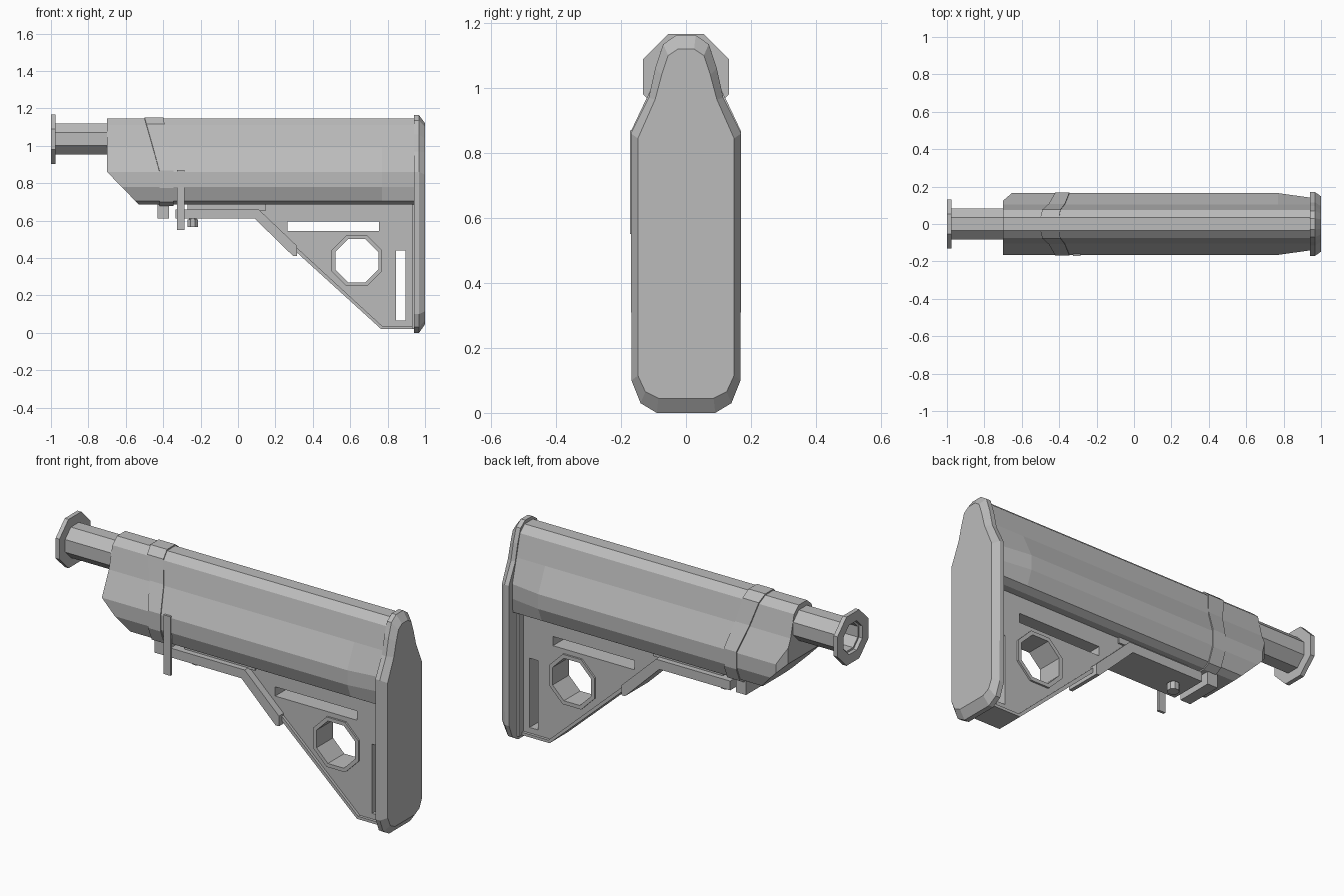
import bpy, bmesh
from math import cos, sin, pi
from mathutils import Vector

cube = bpy.data.objects.get("Cube")
if cube:
    bpy.data.objects.remove(cube, do_unlink=True)

grey = bpy.data.materials.new("polymer grey")
grey.use_nodes = True
grey.diffuse_color = (0.5, 0.5, 0.5, 1)
grey.node_tree.nodes["Principled BSDF"].inputs["Base Color"].default_value = (0.5, 0.5, 0.5, 1)


def finish(bm, name):
    bmesh.ops.recalc_face_normals(bm, faces=bm.faces)
    mesh = bpy.data.meshes.new(name)
    bm.to_mesh(mesh)
    bm.free()
    mesh.materials.append(grey)
    ob = bpy.data.objects.new(name, mesh)
    bpy.context.collection.objects.link(ob)
    return ob


def loft(rings, caps=True, closed=False):
    """Skin matching rings of points into a bmesh."""
    bm = bmesh.new()
    vs = [[bm.verts.new(p) for p in ring] for ring in rings]
    n = len(vs[0])
    pairs = list(zip(vs, vs[1:])) + ([(vs[-1], vs[0])] if closed else [])
    for a, b in pairs:
        for i in range(n):
            j = (i + 1) % n
            bm.faces.new((a[i], a[j], b[j], b[i]))
    if caps and not closed:
        bm.faces.new(vs[0])
        bm.faces.new(vs[-1])
    return bm


def side_prism(name, outline, y0, y1):
    return finish(loft([[(x, y, z) for x, z in outline] for y in (y0, y1)]), name)


def box(name, x0, x1, y0, y1, z0, z1):
    return side_prism(name, [(x0, z0), (x1, z0), (x1, z1), (x0, z1)], y0, y1)


def octagon(cx, cz, r):
    r /= cos(pi / 8)
    return [(cx + r * cos(pi / 8 + i * pi / 4), cz + r * sin(pi / 8 + i * pi / 4)) for i in range(8)]


def mirrored(half):
    """Half profile of (y, z) from top to bottom, completed on the other side."""
    return half + [(-y, z) for y, z in reversed(half)]


def cut(target, cutter):
    mod = target.modifiers.new("cut", "BOOLEAN")
    mod.object = cutter
    mod.solver = "EXACT"
    bpy.context.view_layer.objects.active = target
    bpy.ops.object.modifier_apply(modifier=mod.name)
    bpy.data.objects.remove(cutter, do_unlink=True)


def tube(name, stations):
    """Closed octagonal tube around the x axis from (x, radius) stations."""
    rings = [[(x, y, z) for y, z in octagon(0, 1.035, r)] for x, r in stations]
    return finish(loft(rings, closed=True), name)


# Stock body: faceted shell with a tapered rear and chamfered nose
body_half = [(0.035, 1.145), (0.075, 1.11), (0.105, 0.99), (0.165, 0.86),
             (0.165, 0.78), (0.135, 0.705), (0.1, 0.685)]
section = mirrored(body_half)
bm = loft([[(x, max(-w, min(w, y)), z) for y, z in section]
           for x, w in ((-0.7, 0.165), (0.77, 0.165), (0.95, 0.14))])
for co, no in (((-0.7, 0, 0.86), (-0.72, 0, -0.7)), ((-0.7, 0.125, 0), (-0.65, 0.76, 0))):
    res = bmesh.ops.bisect_plane(bm, geom=bm.verts[:] + bm.edges[:] + bm.faces[:],
                                 plane_co=co, plane_no=Vector(no).normalized(), clear_outer=True)
    edges = [e for e in res["geom_cut"] if isinstance(e, bmesh.types.BMEdge)]
    bmesh.ops.holes_fill(bm, edges=edges, sides=0)
finish(bm, "stock_body")

# Slanted band wrapped around the body
def band_ring(dx, grow):
    ring = []
    for y, z in section:
        t = min(1, (1.145 - z) / 0.28)
        ring.append((-0.5 + 0.08 * t + dx * (1 - 0.25 * t),
                     y * (1 + grow * 4), z + (grow if z > 0.8 else -grow)))
    return ring

finish(loft([band_ring(0, -0.01), band_ring(0, 0.007), band_ring(0.1, 0.007),
             band_ring(0.1, -0.01)], closed=True), "body_band")
box("band_clip", -0.43, -0.37, -0.1, 0.1, 0.61, 0.7)
box("side_tab", -0.325, -0.285, -0.172, -0.158, 0.55, 0.87)

# Buffer tube and its flange
tube("buffer_tube", [(-0.98, 0.083), (-0.65, 0.083), (-0.65, 0.07), (-0.98, 0.07)])
tube("tube_flange", [(-1, 0.132), (-0.977, 0.132), (-0.977, 0.08), (-1, 0.08)])

# Butt pad with a chamfered rear face
pad = mirrored([(0.03, 1.163), (0.07, 1.135), (0.095, 1.06), (0.115, 0.97),
                (0.17, 0.86), (0.168, 0.1), (0.14, 0.03), (0.09, 0)])
face = mirrored([(0.025, 1.12), (0.055, 1.1), (0.075, 1.04), (0.095, 0.965),
                 (0.148, 0.845), (0.148, 0.115), (0.125, 0.065), (0.085, 0.045)])
finish(loft([[(0.942, y, z) for y, z in pad], [(0.968, y, z) for y, z in pad],
             [(1.0, y, z) for y, z in face]]), "butt_pad")

# Triangular web with a round opening and two slots
web = side_prism("web", [(0.95, 0.03), (0.77, 0.03), (0.1, 0.64), (0.1, 0.7), (0.95, 0.7)], -0.06, 0.06)
cut(web, side_prism("hole_cutter", octagon(0.635, 0.385, 0.115), -0.2, 0.2))
cut(web, box("top_slot_cutter", 0.265, 0.755, -0.2, 0.2, 0.545, 0.595))
cut(web, box("rear_slot_cutter", 0.845, 0.895, -0.2, 0.2, 0.065, 0.44))

# Raised rims around the opening and the web edges
rings = [[(x, y, z) for x, z in octagon(0.635, 0.385, r)]
         for r, y in ((0.135, -0.07), (0.135, 0.07), (0.115, 0.07), (0.115, -0.07))]
finish(loft(rings, closed=True), "hole_rim")
side_prism("lower_rim", [(0.945, 0.02), (0.765, 0.02), (0.25, 0.488), (0.26, 0.505),
                         (0.772, 0.035), (0.945, 0.035)], -0.075, 0.075)
box("rear_rim", 0.93, 0.945, -0.1, 0.1, 0.02, 0.69)

# Release lever, its mounting rail and pin
side_prism("release_lever", [(-0.335, 0.61), (0.09, 0.61), (0.295, 0.41), (0.315, 0.41),
                             (0.315, 0.465), (0.11, 0.66), (-0.335, 0.66)], -0.1, 0.1)
box("lever_rail", -0.27, 0.15, -0.07, 0.07, 0.655, 0.69)
for name, r, z0, z1 in (("pin_head", 0.028, 0.565, 0.605), ("pin_shaft", 0.02, 0.6, 0.69)):
    finish(loft([[(x, y, z) for x, y in octagon(-0.242, 0, r)] for z in (z0, z1)]), name)
